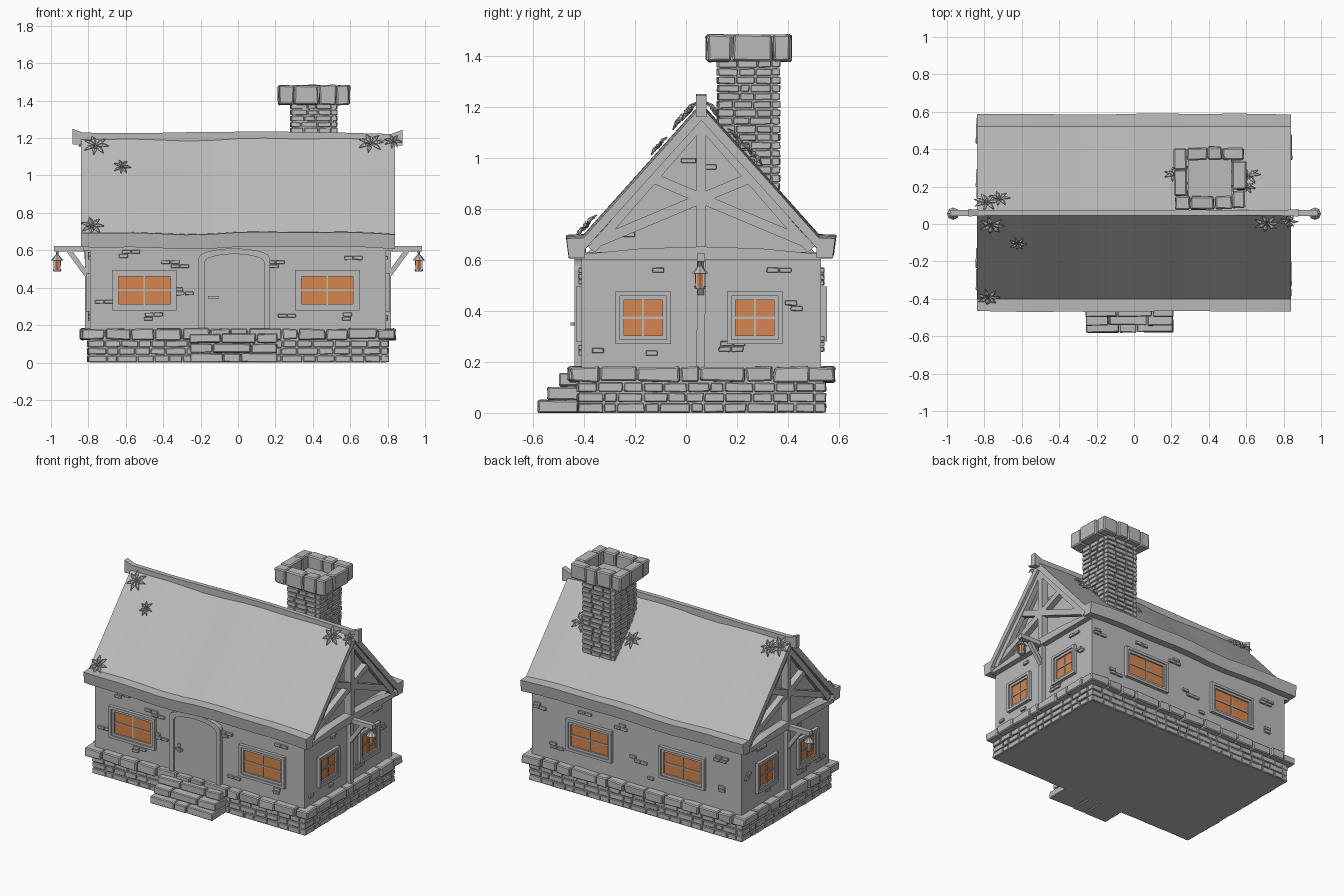
import bpy, bmesh, math, random
from mathutils import Matrix, Vector

rng = random.Random(4)
if "Cube" in bpy.data.objects:
    bpy.data.objects.remove(bpy.data.objects["Cube"])


def material(name, rgb):
    m = bpy.data.materials.new(name)
    m.use_nodes = True
    m.diffuse_color = (*rgb, 1)
    m.node_tree.nodes["Principled BSDF"].inputs["Base Color"].default_value = (*rgb, 1)
    return m


GREY = material("plain grey", (0.5, 0.5, 0.5))
ORANGE = material("warm orange glass", (0.67, 0.24, 0.08))
MID_Y = 0.06      # ridge line of the house
EAVE, APEX = 0.69, 1.21


def finish(name, bm, mat=GREY, bevel=0):
    bmesh.ops.recalc_face_normals(bm, faces=bm.faces)
    mesh = bpy.data.meshes.new(name)
    bm.to_mesh(mesh)
    bm.free()
    mesh.materials.append(mat)
    ob = bpy.data.objects.new(name, mesh)
    bpy.context.collection.objects.link(ob)
    if bevel:
        mod = ob.modifiers.new("Worn edges", "BEVEL")
        mod.width, mod.segments = bevel, 1
    return ob


def box(bm, x, y, z, frame=Matrix(), wobble=0):
    """Box from (low, high) ranges, placed in a local frame."""
    size = Matrix.Diagonal((x[1] - x[0], y[1] - y[0], z[1] - z[0], 1))
    mid = Matrix.Translation((sum(x) / 2, sum(y) / 2, sum(z) / 2))
    verts = bmesh.ops.create_cube(bm, size=1, matrix=frame @ mid @ size)["verts"]
    for v in verts:
        v.co += Vector([rng.uniform(-wobble, wobble) for _ in range(3)])


def strut(bm, p, q, width):
    p, q = Vector(p), Vector(q)
    turn = (q - p).to_track_quat('Z', 'Y').to_matrix().to_4x4()
    h, r = (q - p).length / 2, width / 2
    box(bm, (-r, r), (-r, r), (-h, h), Matrix.Translation((p + q) / 2) @ turn)


def loft(bm, sections):
    """Skin between equal cross-sections and cap both ends."""
    rings = [[bm.verts.new(p) for p in s] for s in sections]
    n = len(rings[0])
    for a, b in zip(rings, rings[1:]):
        for i in range(n):
            bm.faces.new((a[i], a[(i + 1) % n], b[(i + 1) % n], b[i]))
    bm.faces.new(rings[0])
    bm.faces.new(rings[-1])


def course(bm, cx, cy, hx, hy, z, length, depth, gap=0.006, wobble=0.002):
    """One ring of stones around a rectangle, pinwheeled at the corners."""
    for k in range(4):
        along, out = (hx, hy) if k % 2 == 0 else (hy, hx)
        frame = Matrix.Translation((cx, cy, 0)) @ Matrix.Rotation(k * math.pi / 2, 4, 'Z')
        count = max(2, round((2 * along - depth) / length))
        cuts = [i + (rng.uniform(-.25, .25) if 0 < i < count else 0) for i in range(count + 1)]
        cuts = [-along + c * (2 * along - depth) / count for c in cuts]
        for a, b in zip(cuts, cuts[1:]):
            box(bm, (a + gap / 2, b - gap / 2), (-out - rng.uniform(0, wobble * 2), -out + depth),
                (z[0] + gap / 2, z[1] - gap / 2), frame, wobble)


# Foundation, brick courses and rim stones
bm = bmesh.new()
box(bm, (-.795, .795), (-.42, .54), (0, .16))
finish("foundation_core", bm)
bm = bmesh.new()
for i in range(3):
    course(bm, 0, MID_Y, .803, .485, (i * .04, i * .04 + .04), .085, .04)
finish("foundation_bricks", bm, bevel=.003)
bm = bmesh.new()
course(bm, 0, MID_Y, .835, .513, (.12, .182), .13, .09, .005, .005)
finish("rim_stones", bm, bevel=.006)

# Front steps
bm = bmesh.new()
for i, y in enumerate((-.58, -.542, -.497)):
    splits = [-.26, -.1 + rng.uniform(-.05, .05), .06 + rng.uniform(-.05, .05), .212]
    for a, b in zip(splits, splits[1:]):
        box(bm, (a + .003, b - .003), (y, -.41), (i * .052, i * .052 + .05), wobble=.003)
for v in bm.verts:
    v.co.z = max(v.co.z, 0)
finish("front_steps", bm, bevel=.005)

# Walls and recessed gables
bm = bmesh.new()
box(bm, (-.79, .79), (-.41, .53), (.15, .63))
finish("walls", bm)
bm = bmesh.new()
loft(bm, [[(x, -.40, .61), (x, .52, .61), (x, MID_Y, 1.16)] for x in (-.745, .745)])
finish("gable_walls", bm)

# Roof slab, eave boards and ridge beam, all slightly wavy
stations = [-.84 + i * .14 for i in range(13)]


def wave(x):
    return .006 * math.sin(5 * x) + .004 * math.sin(11 * x + 1)


bm = bmesh.new()
loft(bm, [[(x, MID_Y + dy, z + wave(x)) for dy, z in (
    (-.465, EAVE), (0, APEX), (.465, EAVE), (.465, EAVE - .05), (0, APEX - .055), (-.465, EAVE - .05))]
    for x in stations])
finish("roof", bm)
for name, s in (("front_eave_board", -1), ("back_eave_board", 1)):
    bm = bmesh.new()
    loft(bm, [[(x, MID_Y + s * (dy + wave(x * s) * .4), z + wave(x)) for dy, z in (
        (.455, .695), (.528, .692), (.518, .615), (.455, .615))] for x in stations])
    finish(name, bm)
bm = bmesh.new()
loft(bm, [[(x, MID_Y + dy, z + wave(x) * .6) for dy, z in (
    (-r, low), (r, low), (r, top), (-r, top))] for x, low, top, r in (
    (-.885, 1.165, 1.248, .02), (-.83, 1.165, 1.228, .016), (-.5, 1.16, 1.226, .015),
    (-.2, 1.16, 1.238, .015), (.2, 1.16, 1.232, .015), (.55, 1.16, 1.226, .015),
    (.82, 1.165, 1.226, .016), (.88, 1.165, 1.25, .02))])
finish("ridge_beam", bm)

# Gable timber frames, wall posts, lantern arms and lanterns
for side, s in (("left", 1), ("right", -1)):
    def span(a, b):
        return (min(s * a, s * b), max(s * a, s * b))

    bm = bmesh.new()
    loft(bm, [[(s * x, MID_Y + t * .47, z) for x, z in (
        (.77, .6), (.828, .6), (.828, .652 - .03 * t * t), (.77, .652 - .03 * t * t))]
        for t in (-1, -.5, 0, .5, 1)])
    box(bm, span(.77, .822), (.042, .078), (.63, 1.15))
    for m in (-1, 1):
        strut(bm, (s * .798, MID_Y - m * .20, .925), (s * .798, MID_Y + m * .43, .66), .04)
        strut(bm, (s * .805, MID_Y + m * .43, .64), (s * .805, MID_Y, 1.135), .035)
    finish(side + "_gable_frame", bm)

    bm = bmesh.new()
    box(bm, span(.78, .818), (.043, .075), (.17, .62), wobble=.002)
    box(bm, span(.79, .985), (.043, .075), (.594, .624))
    strut(bm, (s * .81, .058, .47), (s * .905, .058, .6), .026)
    finish(side + "_post_and_arm", bm)

    bm = bmesh.new()
    for z, r1, r2, h in ((.492, .02, .024, .012), (.561, .033, .008, .03), (.585, .006, .006, .03)):
        bmesh.ops.create_cone(bm, cap_ends=True, segments=8, radius1=r1, radius2=r2, depth=h,
                              matrix=Matrix.Translation((s * .967, .055, z)))
    for k in range(4):
        a = math.pi / 4 + k * math.pi / 2
        x, y = s * .967 + .022 * math.cos(a), .055 + .022 * math.sin(a)
        strut(bm, (x, y, .495), (x, y, .55), .006)
    finish(side + "_lantern_frame", bm)
    bm = bmesh.new()
    bmesh.ops.create_cone(bm, cap_ends=True, segments=8, radius1=.018, radius2=.021, depth=.052,
                          matrix=Matrix.Translation((s * .967, .055, .522)))
    finish(side + "_lantern_glass", bm, ORANGE)

# Wall frames: local x runs along the wall, local -y points outward
FRONT = Matrix.Translation((0, -.41, 0))
BACK = Matrix.Translation((0, .53, 0)) @ Matrix.Rotation(math.pi, 4, 'Z')
LEFT = Matrix.Translation((.79, 0, 0)) @ Matrix.Rotation(math.pi / 2, 4, 'Z')
RIGHT = Matrix.Translation((-.79, 0, 0)) @ Matrix.Rotation(-math.pi / 2, 4, 'Z')


def border(bm, frame, u, z, hw, hh, t, out):
    for m in (-1, 1):
        a, b = sorted((m * hw, m * (hw - t)))
        box(bm, (u + a, u + b), (-out, .01), (z - hh, z + hh), frame)
        a, b = sorted((m * hh, m * (hh - t)))
        box(bm, (u - hw + t, u + hw - t), (-out, .01), (z + a, z + b), frame)


def window(name, frame, u, z, hw, hh):
    """hw and hh are the half width and half height of the glass."""
    bm = bmesh.new()
    border(bm, frame, u, z, hw + .034, hh + .03, .018, .022)
    border(bm, frame, u, z, hw + .016, hh + .012, .016, .014)
    box(bm, (u - .004, u + .004), (-.009, 0), (z - hh, z + hh), frame)
    box(bm, (u - hw, u + hw), (-.009, 0), (z - .004, z + .004), frame)
    finish(name + "_frame", bm)
    bm = bmesh.new()
    box(bm, (u - hw, u + hw), (-.004, .004), (z - hh, z + hh), frame)
    finish(name + "_glass", bm, ORANGE)


for name, frame, places, z, hw, hh in (
        ("front_window", FRONT, (-.5, .478), .387, .138, .078),
        ("back_window", BACK, (-.35, .35), .387, .138, .078),
        ("left_window", LEFT, (-.168, .27), .373, .075, .073),
        ("right_window", RIGHT, (-.27, .168), .373, .075, .073)):
    for i, u in enumerate(places):
        window(f"{name}_{i + 1}", frame, u, z, hw, hh)


# Arched door with surround and handle
def arch(hw, side, rise):
    top = [(-.02 + hw * math.cos(a), side + rise * math.sin(a))
           for a in [math.pi * i / 10 for i in range(11)]]
    return [(-.02 + hw, .16)] + top + [(-.02 - hw, .16)]


bm = bmesh.new()
loft(bm, [[(x, y, z) for x, z in arch(.16, .535, .045)] for y in (-.425, -.4)])
finish("door", bm)
bm = bmesh.new()
loft(bm, [[(x, -.438, z), (x, -.4, z), (u, -.4, w), (u, -.438, w)]
          for (x, z), (u, w) in zip(arch(.19, .56, .05), arch(.16, .535, .045))])
finish("door_surround", bm)
bm = bmesh.new()
box(bm, (-.155, -.135), (-.432, -.42), (.32, .38))
box(bm, (-.16, -.105), (-.452, -.442), (.343, .355))
box(bm, (-.15, -.14), (-.45, -.42), (.343, .355))
finish("door_handle", bm)

# Exposed wall bricks in little staggered groups
bm = bmesh.new()
for frame, spots in (
        (FRONT, ((-.56, .56), (-.34, .505), (-.72, .315), (-.27, .36), (-.43, .225), (.22, .505),
                 (.25, .24), (.64, .55), (.6, .225))),
        (BACK, ((-.7, .5), (-.62, .26), (-.1, .52), (.02, .33), (.12, .24), (.62, .5), (.68, .3), (-.4, .55))),
        (LEFT, ((-.1, .55), (-.33, .235), (-.13, .225), (.35, .55), (.46, .4), (.2, .24))),
        (RIGHT, ((.1, .55), (.33, .235), (.13, .225), (-.35, .55), (-.46, .4), (-.2, .24)))):
    for u, z in spots:
        for row in range(rng.choice((1, 2, 2))):
            shift = rng.uniform(-.03, .03)
            for k in range(rng.choice((1, 2))):
                a = u + shift + (k - .5) * .05
                box(bm, (a - .023, a + .023), (-.012, .01), (z + row * .022, z + row * .022 + .019), frame, .001)
for s in (-1, 1):
    for y, z in ((-.23, .69), (.01, .98), (.09, .955)):
        box(bm, (s * .745 - .012, s * .745 + .012), (y - .03, y + .03), (z, z + .018))
finish("wall_bricks", bm, bevel=.002)

# Chimney shaft, bricks and crown
CX, CY = .405, .245
bm = bmesh.new()
box(bm, (CX - .115, CX + .115), (CY - .113, CY + .113), (.8, 1.4))
finish("chimney_core", bm)
bm = bmesh.new()
for i in range(17):
    course(bm, CX, CY, .123, .121, (.84 + i * .032, .872 + i * .032), .062, .03, .006)
finish("chimney_bricks", bm, bevel=.002)
bm = bmesh.new()
course(bm, CX, CY, .186, .161, (1.375, 1.485), .115, .064, .005, .004)
finish("chimney_crown", bm, bevel=.007)

# Ivy sprigs lying on the roof
bm = bmesh.new()
for x, y, size in ((-.76, .0, .07), (-.62, -.1, .05), (-.78, -.385, .065), (.71, .01, .07), (.83, .02, .05),
                   (-.79, .11, .07), (-.72, .13, .06), (.61, .25, .07), (.6, .19, .05), (.22, .26, .06)):
    s = -1 if y < MID_Y else 1
    z = APEX - abs(y - MID_Y) * (APEX - EAVE) / .465 + .012
    tilt = Matrix.Translation((x, y, z)) @ Matrix.Rotation(-s * math.atan(1.12), 4, 'X')
    for k in range(7):
        m = tilt @ Matrix.Rotation(k * .9 + rng.uniform(-.2, .2), 4, 'Z') @ Matrix.Scale(size, 4)
        leaf = [bm.verts.new(m @ Vector(p)) for p in (
            (.05, 0, .1), (.5, -.2, .25), (1, 0, .15), (.5, .2, .25), (.5, 0, .38))]
        for i in range(4):
            bm.faces.new((leaf[i], leaf[(i + 1) % 4], leaf[4]))
ivy = finish("roof_ivy", bm)
ivy.modifiers.new("Leaf thickness", "SOLIDIFY").thickness = .006
